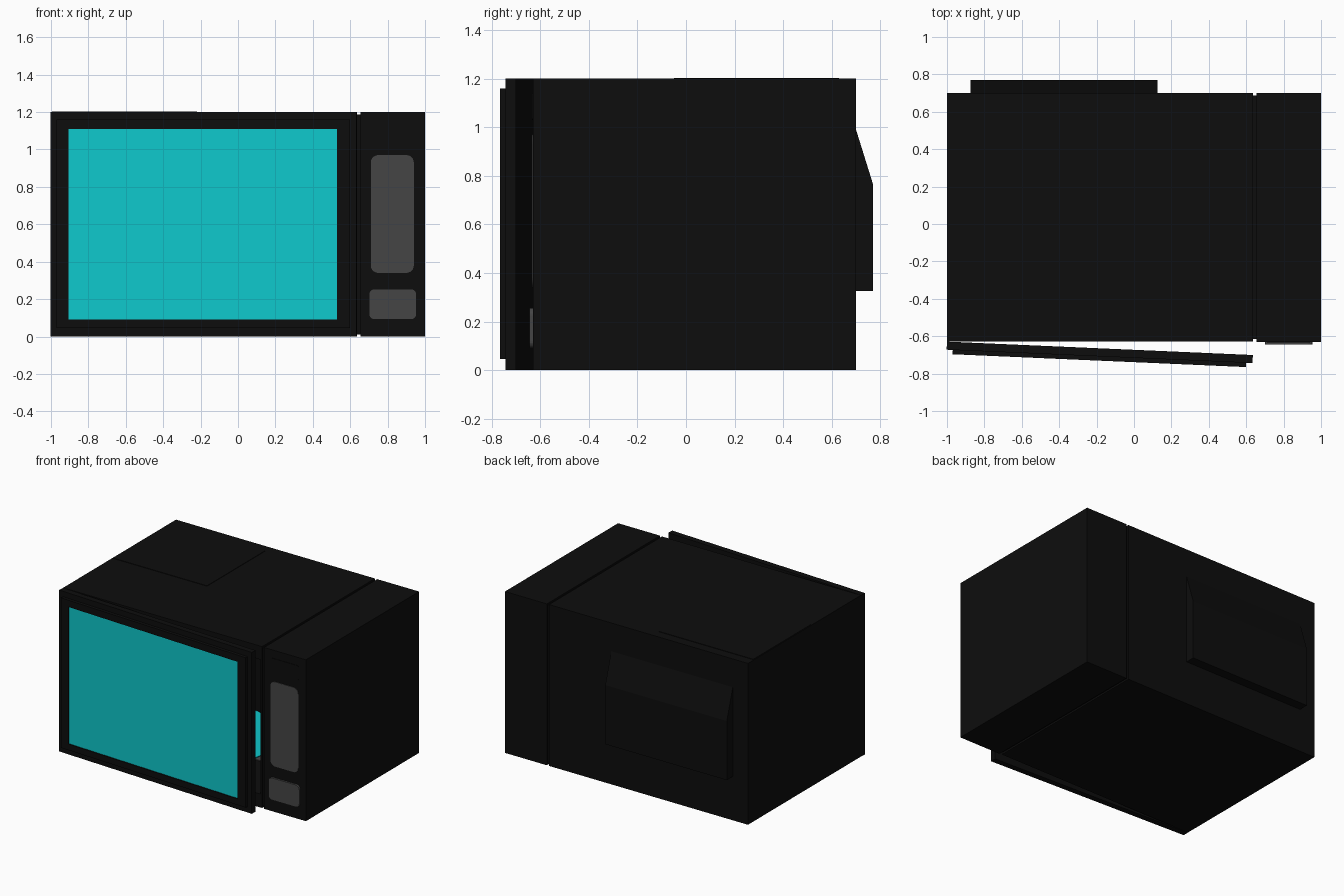
import bpy, bmesh, math
from mathutils import Matrix, Vector

if "Cube" in bpy.data.objects:
    bpy.data.objects.remove(bpy.data.objects["Cube"])


def material(name, colour):
    m = bpy.data.materials.new(name)
    m.diffuse_color = (*colour, 1)
    m.use_nodes = True
    m.node_tree.nodes["Principled BSDF"].inputs["Base Color"].default_value = m.diffuse_color
    return m


BLACK = material("black", (0.004, 0.004, 0.004))
CYAN = material("cyan_glass", (0.0045, 0.578, 0.604))
GREY = material("dark_grey", (0.06, 0.06, 0.06))


def finish(bm, name, *mats):
    bmesh.ops.recalc_face_normals(bm, faces=bm.faces)
    mesh = bpy.data.meshes.new(name)
    bm.to_mesh(mesh)
    bm.free()
    ob = bpy.data.objects.new(name, mesh)
    bpy.context.collection.objects.link(ob)
    for m in mats:
        mesh.materials.append(m)
    return ob


def cube(x, y, z):
    bm = bmesh.new()
    bmesh.ops.create_cube(bm, size=1)
    for v in bm.verts:
        v.co = [(a + b) / 2 + c * (b - a) for (a, b), c in zip((x, y, z), v.co)]
    return bm


def box(name, x, y, z, mat=BLACK):
    return finish(cube(x, y, z), name, mat)


def recessed_box(name, x, y, z, ox, oz, depth, floor_mat=BLACK):
    """Box whose front face has a rectangular opening sunk by depth."""
    bm = cube(x, y, z)
    front = min(bm.faces, key=lambda f: f.calc_center_median().y)
    bmesh.ops.inset_individual(bm, faces=[front], thickness=0.01)
    mid = front.calc_center_median()
    for v in front.verts:
        v.co = (ox[v.co.x > mid.x], y[0], oz[v.co.z > mid.z])
    ext = bmesh.ops.extrude_discrete_faces(bm, faces=[front])["faces"][0]
    for v in ext.verts:
        v.co.y += depth
    ext.material_index = 1
    return finish(bm, name, BLACK, floor_mat)


def rounded_plate(name, x, y, z, r, mat):
    bm = bmesh.new()
    corners = [(x[1] - r, z[1] - r), (x[0] + r, z[1] - r),
               (x[0] + r, z[0] + r), (x[1] - r, z[0] + r)]
    verts = []
    for i, (cx, cz) in enumerate(corners):
        for k in range(7):
            a = math.radians(90 * i + 15 * k)
            verts.append(bm.verts.new((cx + r * math.cos(a), y[1], cz + r * math.sin(a))))
    face = bm.faces.new(verts)
    ext = bmesh.ops.extrude_face_region(bm, geom=[face])["geom"]
    bmesh.ops.translate(bm, vec=(0, y[0] - y[1], 0),
                        verts=[g for g in ext if isinstance(g, bmesh.types.BMVert)])
    return finish(bm, name, mat)


# Oven body with its cavity, control column, and the groove between them
recessed_box("oven_body", (-1, 0.637), (-0.627, 0.70), (0, 1.2),
             (-0.9, 0.625), (0.1, 1.1), 1.02)
box("control_column", (0.655, 1), (-0.63, 0.70), (0, 1.2))
box("groove_core", (0.63, 0.66), (-0.615, 0.688), (0.012, 1.188))
box("top_plate", (-0.995, -0.22), (-0.05, 0.63), (1.199, 1.203))

# Cavity floor and turntable
box("cavity_floor", (-0.89, 0.62), (-0.2, 0.385), (0.1, 0.106), GREY)
bm = bmesh.new()
bmesh.ops.create_cone(bm, cap_ends=True, segments=48, radius1=0.47, radius2=0.5,
                      depth=0.025, matrix=Matrix.Translation((-0.18, -0.11, 0.122)))
finish(bm, "turntable", CYAN)

# Controls on the column
rounded_plate("keypad", (0.71, 0.94), (-0.634, -0.628), (0.34, 0.97), 0.04, GREY)
rounded_plate("open_button", (0.70, 0.955), (-0.644, -0.628), (0.09, 0.255), 0.03, GREY)
rounded_plate("display", (0.71, 0.94), (-0.634, -0.628), (1.03, 1.14), 0.01, BLACK)

# Rear housing with sloped top
bm = bmesh.new()
profile = [(0.69, 0.325), (0.77, 0.325), (0.77, 0.765), (0.70, 0.99), (0.69, 0.99)]
face = bm.faces.new([bm.verts.new((-0.875, py, pz)) for py, pz in profile])
ext = bmesh.ops.extrude_face_region(bm, geom=[face])["geom"]
bmesh.ops.translate(bm, vec=(1, 0, 0),
                    verts=[g for g in ext if isinstance(g, bmesh.types.BMVert)])
finish(bm, "rear_housing", BLACK)

# Door, modelled about its hinge and left slightly ajar
door = [
    box("door_slab", (0, 1.637), (-0.043, 0), (0, 1.2)),
    recessed_box("door_window_frame", (0.033, 1.603), (-0.066, -0.04), (0.045, 1.16),
                 (0.097, 1.533), (0.09, 1.11), 0.008, CYAN),
]
swing = Matrix.Translation(Vector((-1, -0.629, 0))) @ Matrix.Rotation(math.radians(-2.5), 4, 'Z')
for part in door:
    part.data.transform(swing)
